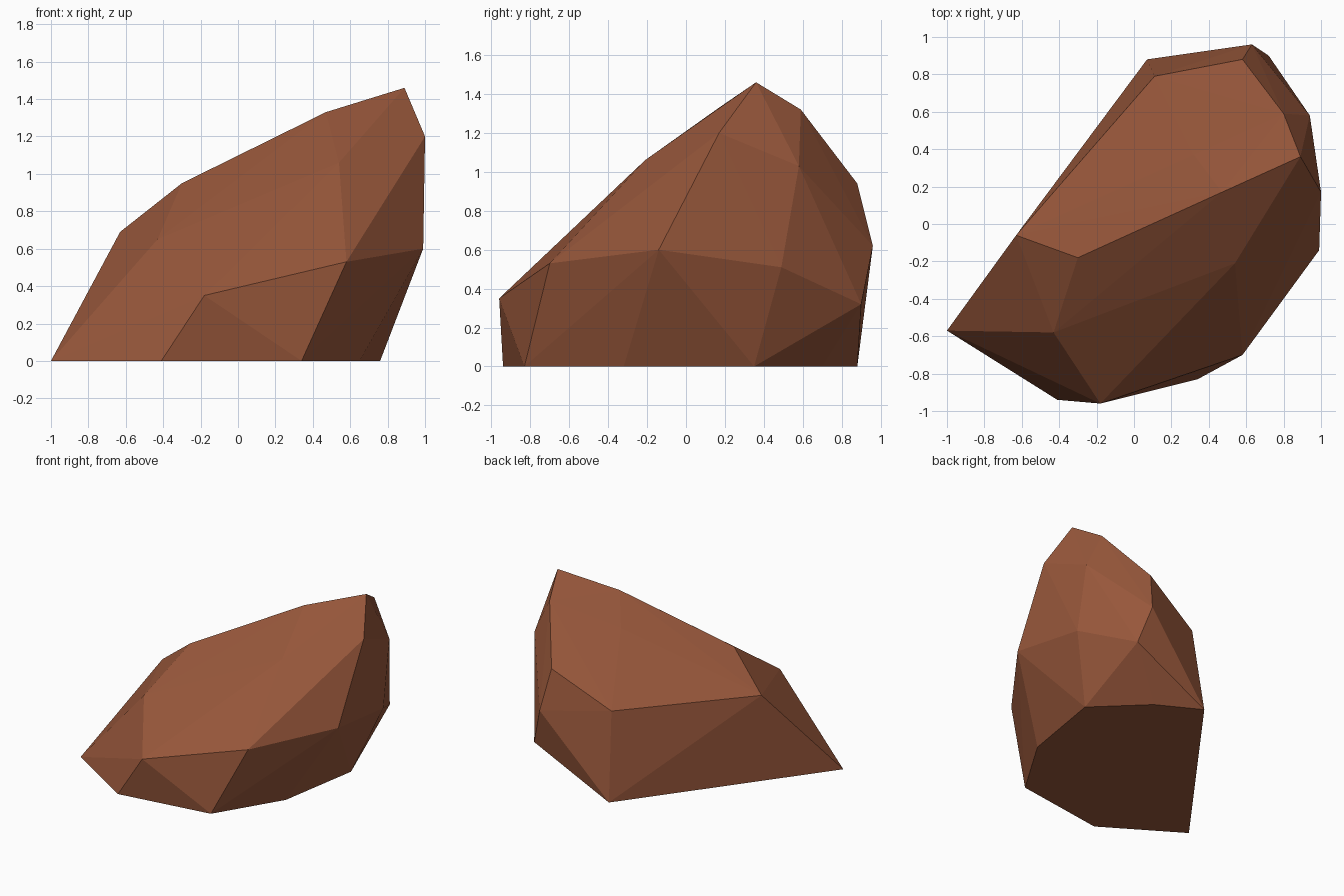
import bpy
import bmesh
import math

cube = bpy.data.objects.get("Cube")
if cube:
    bpy.data.objects.remove(cube, do_unlink=True)


def make_material(name, colour):
    mat = bpy.data.materials.new(name)
    mat.use_nodes = True
    mat.diffuse_color = colour
    shader = next(n for n in mat.node_tree.nodes if n.type == "BSDF_PRINCIPLED")
    shader.inputs["Base Color"].default_value = colour
    shader.inputs["Roughness"].default_value = 0.9
    return mat


def faceted_stone(name, corners, material):
    """Wrap flat facets around the corner points, merging coplanar ones."""
    bm = bmesh.new()
    for corner in corners:
        bm.verts.new(corner)
    hull = bmesh.ops.convex_hull(bm, input=bm.verts[:])
    spare = [v for v in hull["geom_interior"] if isinstance(v, bmesh.types.BMVert)]
    bmesh.ops.delete(bm, geom=spare, context="VERTS")
    bmesh.ops.dissolve_limit(bm, angle_limit=math.radians(1.5),
                             verts=bm.verts[:], edges=bm.edges[:])
    bmesh.ops.recalc_face_normals(bm, faces=bm.faces[:])
    mesh = bpy.data.meshes.new(name)
    bm.to_mesh(mesh)
    bm.free()
    mesh.materials.append(material)
    stone = bpy.data.objects.new(name, mesh)
    bpy.context.collection.objects.link(stone)
    return stone


# Flat footprint on the ground
footprint = [(-1, -.57), (-.41, -.94), (.34, -.83), (.65, -.32),
             (.76, .35), (.4, .7), (.07, .88)]

# Lower belt where the sides bulge outward
belt = [(-.18, -.96, .35), (.58, -.7, .53), (.99, -.14, .6),
        (.95, .49, .51), (.72, .9, .32), (.63, .96, .62)]

# Shoulder corners below the crest
shoulder = [(-.43, -.58, .65), (-.63, -.06, .69), (.11, .79, .69),
            (.58, .88, .94), (.94, .58, 1.03), (1, .17, 1.2), (.54, -.21, 1.06)]

# Crest rising toward the peak
crest = [(-.3, -.18, .95), (.47, .17, 1.33), (.89, .36, 1.46),
         (.8, .59, 1.32), (.32, .37, 1.14)]

rust = make_material("rust_brown_stone", (.31, .095, .043, 1))
faceted_stone("rock", [(x, y, 0) for x, y in footprint] + belt + shoulder + crest, rust)
